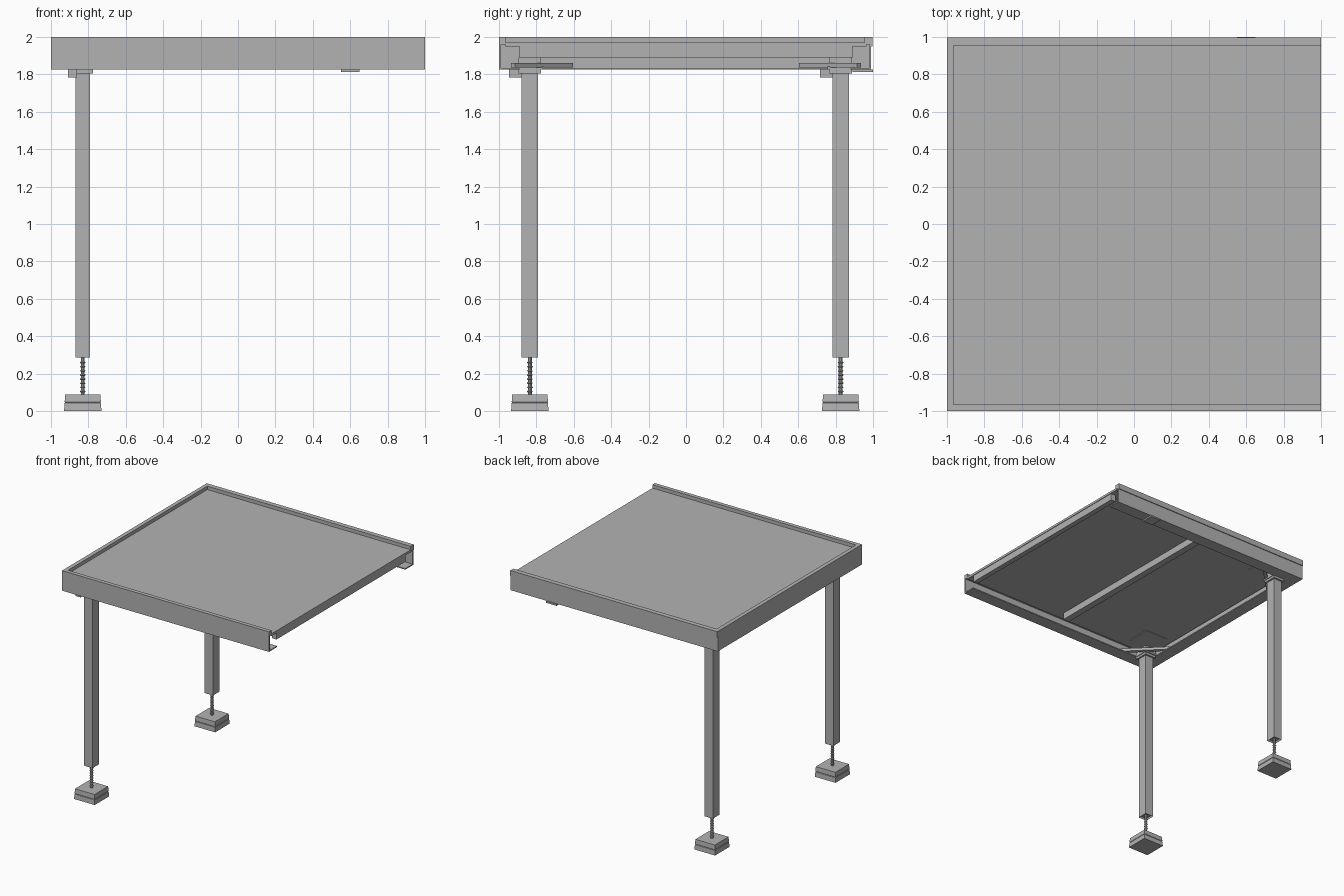
import bpy, bmesh, math
from mathutils import Matrix

if "Cube" in bpy.data.objects:
    bpy.data.objects.remove(bpy.data.objects["Cube"], do_unlink=True)

grey = bpy.data.materials.new("painted_grey")
grey.use_nodes = True
COLOR = (0.45, 0.45, 0.45, 1)
grey.diffuse_color = COLOR
grey.node_tree.nodes["Principled BSDF"].inputs["Base Color"].default_value = COLOR


def finish(name, bm):
    bmesh.ops.recalc_face_normals(bm, faces=bm.faces)
    mesh = bpy.data.meshes.new(name)
    bm.to_mesh(mesh)
    bm.free()
    mesh.materials.append(grey)
    obj = bpy.data.objects.new(name, mesh)
    bpy.context.collection.objects.link(obj)
    return obj


def box(name, xs, ys, zs, turn=0):
    """Box between pairs of limits, turned about its own vertical axis."""
    bm = bmesh.new()
    bmesh.ops.create_cube(bm, size=1)
    size = [b - a for a, b in (xs, ys, zs)]
    mid = [(a + b) / 2 for a, b in (xs, ys, zs)]
    bmesh.ops.transform(bm, verts=bm.verts, matrix=Matrix.Translation(mid)
                        @ Matrix.Rotation(turn, 4, "Z") @ Matrix.Diagonal((*size, 1)))
    return finish(name, bm)


def lathe(name, profile, x, y, sides):
    """Closed turned solid from (radius, height) pairs."""
    bm = bmesh.new()
    rings = [[bm.verts.new((x + r * math.cos(math.tau * (i + 0.5) / sides),
                            y + r * math.sin(math.tau * (i + 0.5) / sides), z))
              for i in range(sides)] for r, z in profile]
    for low, high in zip(rings, rings[1:]):
        for i in range(sides):
            j = (i + 1) % sides
            bm.faces.new((low[i], low[j], high[j], high[i]))
    bm.faces.new(rings[0])
    bm.faces.new(rings[-1])
    return finish(name, bm)


# Channel frame: a folded section swept round three sides with mitred corners
def channel_frame():
    section = [(0, 1.825), (0.11, 1.825), (0.11, 1.835), (0.01, 1.835),
               (0.01, 1.96), (0.035, 1.96), (0.035, 2), (0, 2)]
    path = [(1, -1, 0, 1), (-1, -1, 1, 1), (-1, 0.99, 1, -1), (1, 0.99, 0, -1)]
    bm = bmesh.new()
    rings = [[bm.verts.new((x + dx * d, y + dy * d, z)) for d, z in section]
             for x, y, dx, dy in path]
    n = len(section)
    for a, b in zip(rings, rings[1:]):
        for i in range(n):
            j = (i + 1) % n
            bm.faces.new((a[i], a[j], b[j], b[i]))
    bm.faces.new(rings[0])
    bm.faces.new(rings[-1])
    return finish("channel_frame", bm)


channel_frame()
box("back_trim", (-1, 1), (0.985, 0.997), (1.95, 2))

# Deck with its support beams
box("deck", (-0.98, 1), (-0.965, 0.965), (1.95, 1.97))
box("middle_beam", (-0.04, 0.02), (-0.89, 0.89), (1.89, 1.955))
box("open_edge_beam", (0.95, 0.995), (-0.89, 0.89), (1.89, 1.955))
box("back_tab", (0.55, 0.65), (0.89, 1), (1.812, 1.826))


def leg_tube(name, x, y):
    tube = box(name, (x - 0.04, x + 0.04), (y - 0.045, y + 0.045), (0.285, 1.81))
    bm = bmesh.new()
    bm.from_mesh(tube.data)
    bottom = [f for f in bm.faces if f.normal.z < -0.5]
    bmesh.ops.inset_region(bm, faces=bottom, thickness=0.008)
    bmesh.ops.translate(bm, verts=bottom[0].verts, vec=(0, 0, 0.015))
    bm.to_mesh(tube.data)
    bm.free()


# Legs with head brackets, corner braces, screws and feet
for side, x, y, s in (("front", -0.83, -0.835, -1), ("back", -0.83, 0.827, 1)):
    leg_tube(side + "_leg", x, y)
    box(side + "_leg_collar", (x - 0.055, x + 0.055), (y - 0.06, y + 0.06), (1.805, 1.825))
    box(side + "_leg_plate", (x - 0.06, x + 0.06), (y - 0.07, y + 0.07), (1.825, 1.842))
    box(side + "_leg_head", (x - 0.055, x + 0.055), (y - 0.06, y + 0.06), (1.842, 1.89))
    box(side + "_latch", (x - 0.08, x - 0.03), (y - 0.11, y - 0.045), (1.782, 1.83))
    box(side + "_corner_brace", (-1.01, -0.57), (s * 0.77 - 0.015, s * 0.77 + 0.015),
        (1.836, 1.86), turn=s * math.pi / 4)
    box(side + "_under_plate", (-0.91, -0.69), (s * 0.77 - 0.11, s * 0.77 + 0.11),
        (1.945, 1.951))

    # Threaded screw
    thread = [(0.011, 0.08)]
    for k in range(8):
        z = 0.1 + k * 0.022
        thread += [(0.011, z), (0.016, z + 0.005), (0.011, z + 0.01)]
    lathe(side + "_screw", thread + [(0.011, 0.31)], x, y, 10)

    # Two-tier square foot
    diag = math.sqrt(2)
    foot = [(0.1, 0), (0.097, 0.042), (0.094, 0.045), (0.097, 0.048), (0.094, 0.088)]
    lathe(side + "_foot", [(r * diag, z) for r, z in foot], x, y, 4)
